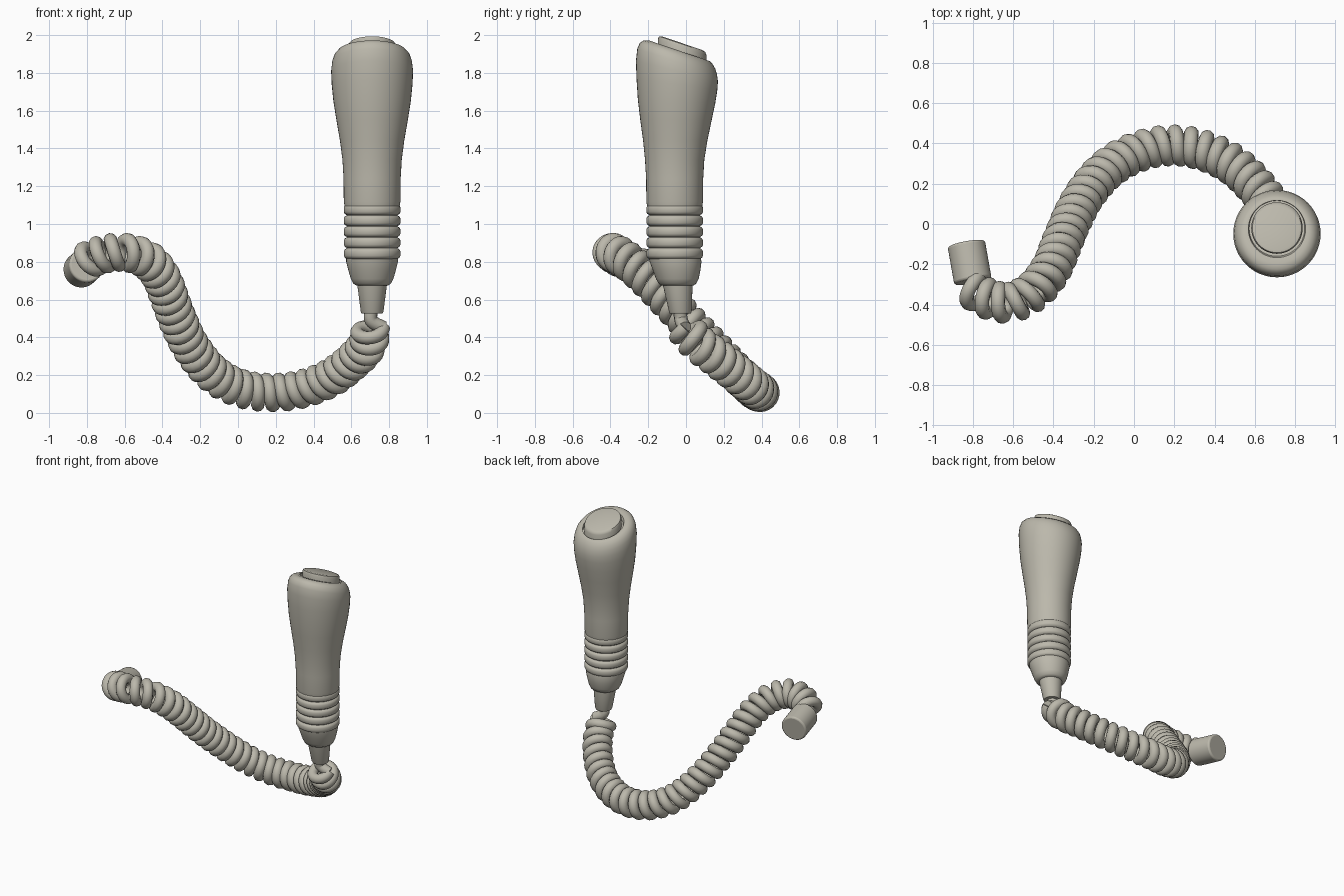
import bpy, bmesh, math
from mathutils import Vector

if "Cube" in bpy.data.objects:
    bpy.data.objects.remove(bpy.data.objects["Cube"], do_unlink=True)

grey = bpy.data.materials.new("warm_grey")
grey.use_nodes = True
COLOUR = (0.50, 0.48, 0.41, 1)
grey.diffuse_color = COLOUR
grey.node_tree.nodes["Principled BSDF"].inputs["Base Color"].default_value = COLOUR

HANDLE_X, SLANT = 0.71, 0.34


def finish(obj, angle=40):
    obj.data.materials.clear()
    obj.data.materials.append(grey)
    bpy.ops.object.select_all(action='DESELECT')
    obj.select_set(True)
    bpy.context.view_layer.objects.active = obj
    bpy.ops.object.shade_smooth_by_angle(angle=math.radians(angle))
    return obj


def lathe(name, rings, sides=48):
    """Stack round rings of (z, radius, y centre, slant) and cap both ends."""
    bm = bmesh.new()
    loops = []
    for z, r, yc, slant in rings:
        loop = []
        for i in range(sides):
            a = math.tau * i / sides
            dy = r * math.sin(a)
            loop.append(bm.verts.new((HANDLE_X + r * math.cos(a), yc + dy, z - slant * dy)))
        loops.append(loop)
    for low, high in zip(loops, loops[1:]):
        for i in range(sides):
            j = (i + 1) % sides
            bm.faces.new((low[i], low[j], high[j], high[i]))
    bm.faces.new(loops[0][::-1])
    bm.faces.new(loops[-1])
    mesh = bpy.data.meshes.new(name)
    bm.to_mesh(mesh)
    bm.free()
    obj = bpy.data.objects.new(name, mesh)
    bpy.context.collection.objects.link(obj)
    return finish(obj)


def spline(points, steps):
    """Smooth curve through the points."""
    p = [Vector(q) for q in points]
    p = [2 * p[0] - p[1]] + p + [2 * p[-1] - p[-2]]
    out = []
    for a, b, c, d in zip(p, p[1:], p[2:], p[3:]):
        for s in range(steps):
            t = s / steps
            out.append(0.5 * (2 * b + (c - a) * t + (2 * a - 5 * b + 4 * c - d) * t * t
                              + (3 * b - a - 3 * c + d) * t ** 3))
    return out + [p[-2]]


def tube(name, points, radius):
    data = bpy.data.curves.new(name, 'CURVE')
    data.dimensions = '3D'
    data.bevel_depth = radius
    data.bevel_resolution = 3
    data.use_fill_caps = True
    line = data.splines.new('POLY')
    line.points.add(len(points) - 1)
    for pt, co in zip(line.points, points):
        pt.co = (*co, 1)
    obj = bpy.data.objects.new(name, data)
    bpy.context.collection.objects.link(obj)
    bpy.ops.object.select_all(action='DESELECT')
    obj.select_set(True)
    bpy.context.view_layer.objects.active = obj
    bpy.ops.object.convert(target='MESH')
    return finish(bpy.context.view_layer.objects.active, 60)


# Handle: swelling grip with a slanted, rounded top
lathe("handle_grip", [
    (1.09, 0.145, -0.06, 0), (1.12, 0.15, -0.06, 0), (1.24, 0.151, -0.06, 0),
    (1.34, 0.157, -0.06, 0), (1.44, 0.17, -0.057, 0), (1.55, 0.189, -0.053, 0),
    (1.65, 0.205, -0.05, 0.05), (1.74, 0.214, -0.048, 0.14), (1.81, 0.217, -0.048, 0.25),
    (1.86, 0.211, -0.047, 0.32), (1.89, 0.2, -0.045, SLANT), (1.91, 0.182, -0.042, SLANT),
    (1.917, 0.16, -0.035, SLANT), (1.912, 0.142, -0.025, SLANT), (1.89, 0.138, -0.022, SLANT)])

# Push button on the slanted top
lathe("push_button", [
    (1.88, 0.128, -0.02, SLANT), (1.938, 0.128, -0.02, SLANT),
    (1.952, 0.122, -0.02, SLANT), (1.957, 0.108, -0.02, SLANT)])

# Ribbed collar: five rounded rings with narrow grooves
RIBS, RIB_BASE, PITCH = 5, 0.815, 0.058
ribs = []
for n in range(RIBS):
    for t, r in ((0, 0.134), (0.12, 0.145), (0.3, 0.15), (0.7, 0.15), (0.88, 0.145), (1, 0.134)):
        ribs.append((RIB_BASE + PITCH * (n + t * 0.98), r, -0.06, 0))
lathe("ribbed_collar", ribs)

# Lower collar, strain relief
lathe("lower_collar", [
    (0.675, 0.085, -0.045, 0), (0.685, 0.1, -0.045, 0), (0.71, 0.113, -0.046, 0),
    (0.76, 0.127, -0.05, 0), (0.8, 0.137, -0.055, 0), (0.83, 0.137, -0.06, 0)])
lathe("strain_relief", [
    (0.525, 0.055, -0.03, 0), (0.535, 0.06, -0.03, 0), (0.69, 0.08, -0.045, 0)], 32)

# Centre line of the coiled cord
path = spline([
    (0.70, -0.01, 0.455), (0.69, 0.06, 0.37), (0.62, 0.17, 0.285), (0.49, 0.295, 0.185),
    (0.33, 0.37, 0.125), (0.17, 0.39, 0.108), (0.01, 0.355, 0.13), (-0.13, 0.275, 0.205),
    (-0.24, 0.15, 0.335), (-0.31, 0.02, 0.47), (-0.36, -0.10, 0.60), (-0.41, -0.22, 0.725),
    (-0.49, -0.325, 0.815), (-0.61, -0.39, 0.85), (-0.73, -0.37, 0.835), (-0.81, -0.315, 0.80)], 60)

# Helix carried along the centre line
TURNS, COIL_R, WIRE_R = 34, 0.069, 0.036
lengths = [0.0]
for a, b in zip(path, path[1:]):
    lengths.append(lengths[-1] + (b - a).length)
normal = Vector((1, 0, 0))
helix = []
for i, point in enumerate(path):
    tangent = (path[min(i + 1, len(path) - 1)] - path[max(i - 1, 0)]).normalized()
    normal = (normal - tangent * normal.dot(tangent)).normalized()
    angle = math.tau * TURNS * lengths[i] / lengths[-1]
    side = tangent.cross(normal)
    helix.append(point + COIL_R * (normal * math.cos(angle) + side * math.sin(angle)))
tube("coiled_cord", helix, WIRE_R)

# Straight cord ends entering the handle and the plug
tube("cord_to_handle", spline([(0.71, -0.035, 0.56), (0.705, -0.025, 0.49), helix[0]], 6), 0.036)
tube("cord_to_plug", spline([helix[-1], (-0.805, -0.30, 0.79), (-0.81, -0.25, 0.785)], 6), 0.034)

# Plug at the far end
start, end = Vector((-0.80, -0.285, 0.785)), Vector((-0.833, -0.098, 0.755))
axis = end - start
bpy.ops.mesh.primitive_cylinder_add(vertices=40, radius=0.094, depth=axis.length,
                                    location=(start + end) / 2,
                                    rotation=axis.to_track_quat('Z', 'Y').to_euler())
plug = bpy.context.object
plug.name = "end_plug"
edge = plug.modifiers.new("rounded_rim", 'BEVEL')
edge.width, edge.segments = 0.012, 3
finish(plug)
